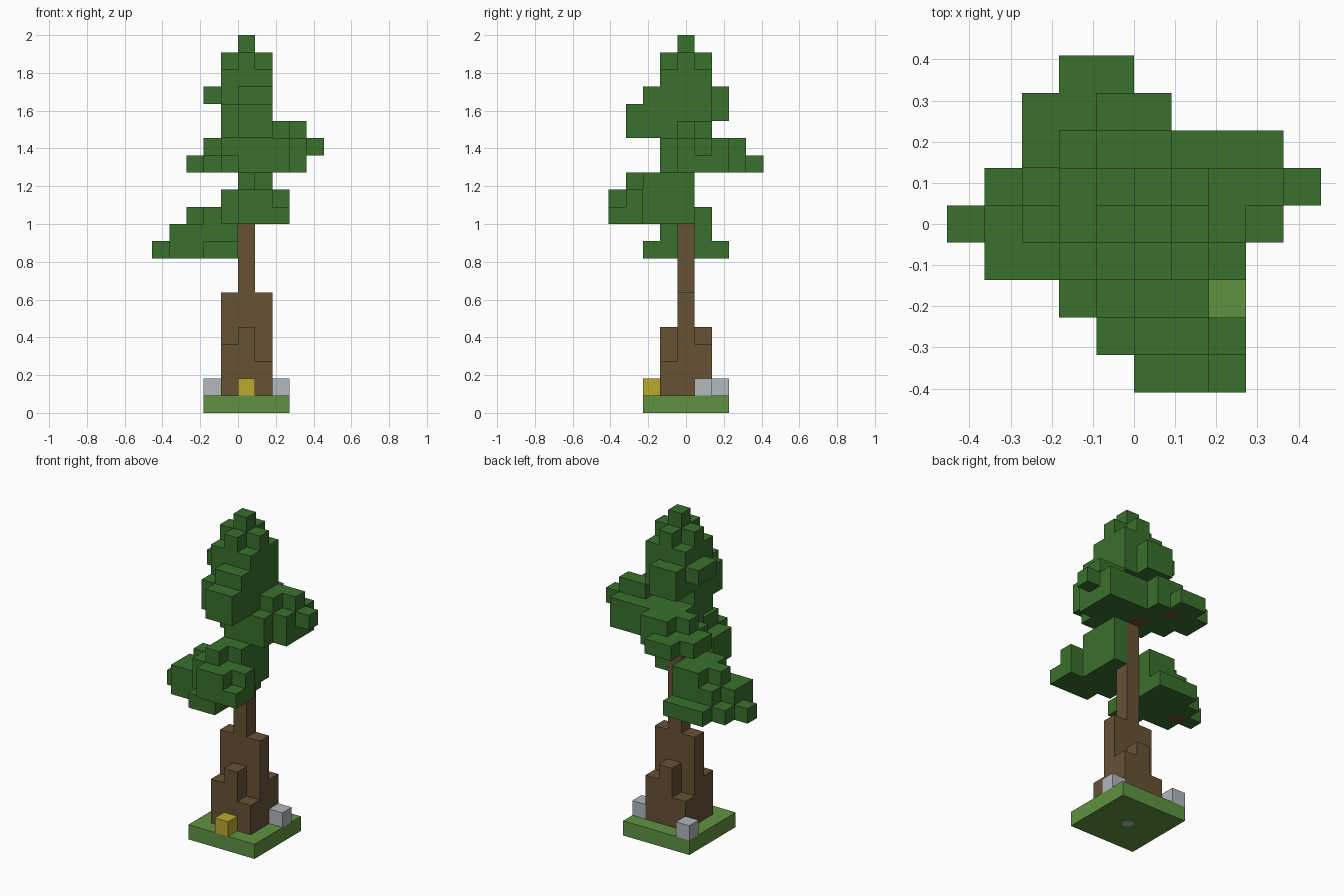
import bpy
import bmesh
from mathutils import Vector

if "Cube" in bpy.data.objects:
    bpy.data.objects.remove(bpy.data.objects["Cube"], do_unlink=True)

UNIT = 2 / 22  # edge of one block


def material(name, r, g, b):
    mat = bpy.data.materials.new(name)
    mat.use_nodes = True
    mat.diffuse_color = (r, g, b, 1)
    shader = next(n for n in mat.node_tree.nodes if n.type == "BSDF_PRINCIPLED")
    shader.inputs["Base Color"].default_value = (r, g, b, 1)
    return mat


leaf = material("leaf green", .042, .162, .026)
grass = material("grass green", .117, .287, .054)
bark = material("bark brown", .136, .084, .036)
stone = material("stone grey", .445, .479, .503)
yellow = material("flower yellow", .49, .40, .026)

parts = {}      # part name -> (material, block cells)
filled = set()  # every occupied cell


def add_part(name, mat, cells):
    """Claim the cells that no earlier part has taken."""
    parts[name] = (mat, set(cells) - filled)
    filled.update(cells)


def layer(level, left, back, rows):
    """Cells of one flat layer, drawn from its back row to its front row."""
    return [(left + i, back - j, level)
            for j, row in enumerate(rows.split())
            for i, mark in enumerate(row) if mark == "#"]


# Ground slab with stones and a flower
add_part("ground", grass, [(i, j, 0) for i in range(-2, 3) for j in range(-2, 3)])
add_part("side_stone", stone, [(2, 1, 1)])
add_part("back_stone", stone, [(-2, 2, 1)])
add_part("flower", yellow, [(0, -2, 1)])

# Trunk: stepped buttress around a tall core, with buried branch ends
trunk = [(0, 0, k) for k in range(1, 19)]
for j, heights in zip((1, 0, -1), ("243", "666", "342")):
    for i, height in zip((-1, 0, 1), heights):
        trunk += [(i, j, k) for k in range(1, int(height) + 1)]
add_part("trunk", bark, trunk)
add_part("branch_ends", bark, [(-4, 0, 9), (0, 1, 14), (-1, 3, 14)])

# Low foliage reaching to -x
add_part("low_foliage", leaf,
         layer(9, -5, 2, "..### .#### ##### .#### ...##")
         + layer(10, -4, 1, ".### #### ####")
         + layer(11, -3, 1, ".## ### .##"))

# Foliage reaching to the front
add_part("front_foliage", leaf,
         layer(11, -1, 0, ".## .## ### #### .###")
         + layer(12, -1, 0, ".## .## ### #### .##")
         + layer(13, 0, 0, "## ## ## #."))

# Wide foliage reaching back and to +x
add_part("wide_foliage", leaf,
         layer(14, -3, 4, ".##.... ####... ####### .###### ..##### ...###.")
         + layer(15, -2, 3, ".##.... ###### .###### .##### .####")
         + layer(16, 2, 1, "## #."))

# Crown
add_part("crown", leaf,
         layer(16, -1, 0, "### ### ### .##")
         + layer(17, -1, 2, "##. ### ### ### ### .##")
         + layer(18, -2, 2, ".##. #### #### .### ..##")
         + layer(19, -1, 1, "### ### ###")
         + layer(20, -1, 1, ".#. ### .#.")
         + layer(21, 0, 0, "#"))


def build(name, mat, cells):
    """Mesh of the exposed block faces only."""
    bm = bmesh.new()
    for cell in sorted(cells):
        centre = Vector(cell) + Vector((.5, 0, .5))
        for axis in range(3):
            for sign in (-1, 1):
                step = [0, 0, 0]
                step[axis] = sign
                if tuple(c + s for c, s in zip(cell, step)) in filled:
                    continue
                normal = Vector(step)
                u = Vector([float(a == (axis + 1) % 3) for a in range(3)])
                v = normal.cross(u)
                corners = (-u - v, u - v, u + v, v - u)
                bm.faces.new([bm.verts.new((centre + (normal + c) / 2) * UNIT)
                              for c in corners])
    bmesh.ops.remove_doubles(bm, verts=bm.verts[:], dist=UNIT / 100)
    # Join coplanar block faces into clean flat sides
    bmesh.ops.dissolve_limit(bm, angle_limit=.01, verts=bm.verts[:], edges=bm.edges[:])
    mesh = bpy.data.meshes.new(name)
    bm.to_mesh(mesh)
    bm.free()
    mesh.materials.append(mat)
    bpy.context.collection.objects.link(bpy.data.objects.new(name, mesh))


for part, (mat, cells) in parts.items():
    build(part, mat, cells)

# Small stone disc set into the underside of the ground
bpy.ops.mesh.primitive_cylinder_add(vertices=8, radius=UNIT * .38, depth=.004,
                                    location=(UNIT / 2, 0, .001))
disc = bpy.context.object
disc.name = "underside_disc"
disc.data.materials.append(stone)
